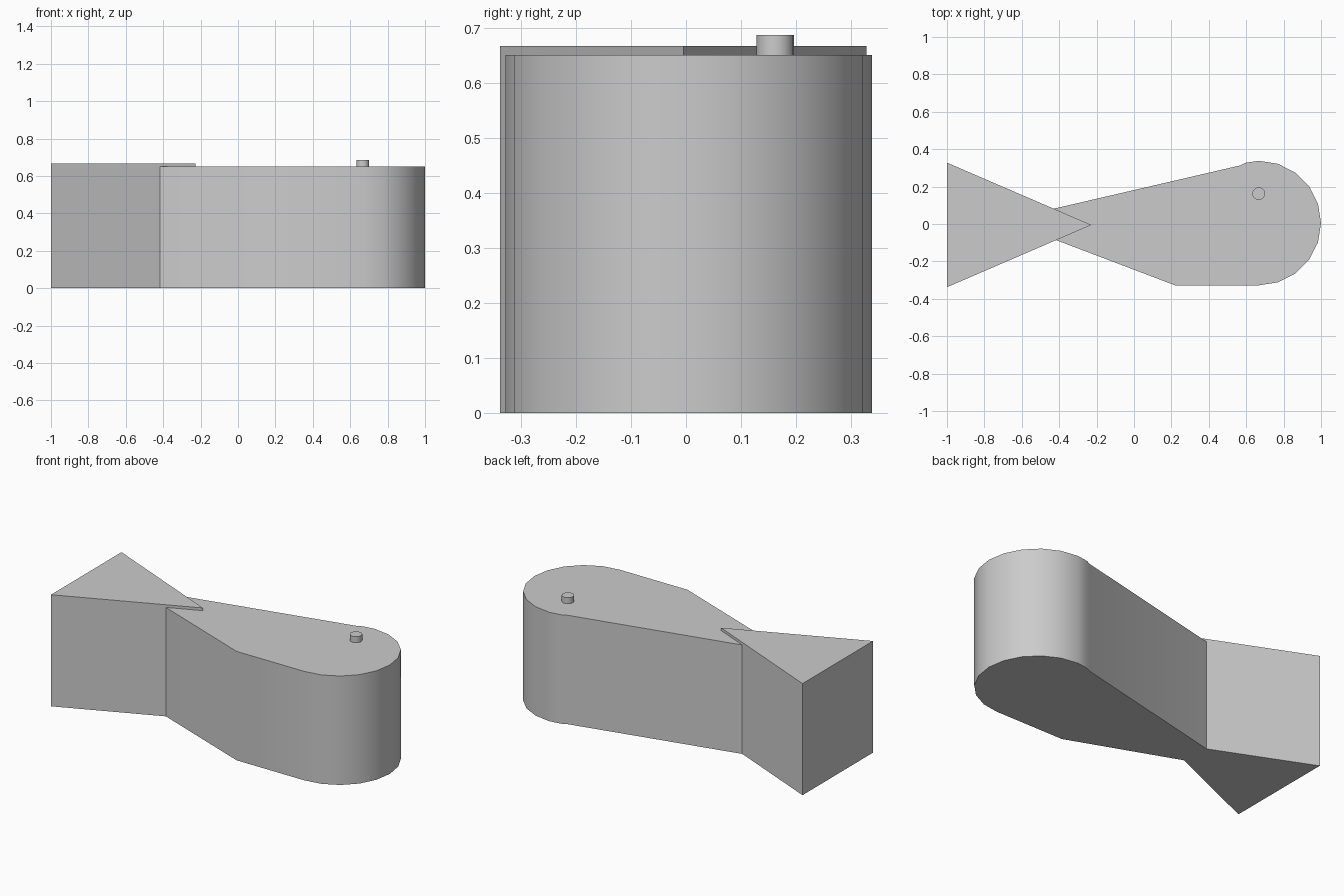
import bpy, bmesh
from math import cos, sin, radians

cube = bpy.data.objects.get("Cube")
if cube:
    bpy.data.objects.remove(cube, do_unlink=True)

grey = bpy.data.materials.new("plain grey")
grey.use_nodes = True
colour = (0.6, 0.6, 0.6, 1)
grey.diffuse_color = colour
grey.node_tree.nodes["Principled BSDF"].inputs["Base Color"].default_value = colour


def prism(name, outline, z0, z1):
    """Extrude a flat outline upward from z0 to z1."""
    bm = bmesh.new()
    face = bm.faces.new([bm.verts.new((x, y, z0)) for x, y in outline])
    new = bmesh.ops.extrude_face_region(bm, geom=[face])["geom"]
    top = [v for v in new if isinstance(v, bmesh.types.BMVert)]
    bmesh.ops.translate(bm, verts=top, vec=(0, 0, z1 - z0))
    bmesh.ops.recalc_face_normals(bm, faces=bm.faces)
    mesh = bpy.data.meshes.new(name)
    bm.to_mesh(mesh)
    bm.free()
    mesh.materials.append(grey)
    obj = bpy.data.objects.new(name, mesh)
    bpy.context.collection.objects.link(obj)
    bpy.ops.object.select_all(action="DESELECT")
    obj.select_set(True)
    bpy.context.view_layer.objects.active = obj
    bpy.ops.object.shade_smooth_by_angle(angle=radians(30))
    return obj


def arc(x, y, r, start, end, steps):
    angles = [radians(start + (end - start) * i / steps) for i in range(steps + 1)]
    return [(x + r * cos(a), y + r * sin(a)) for a in angles]


# Body: rounded head tapering back into the tail
head = arc(0.667, 0.005, 0.333, -90, 90, 10)
taper = [(0.595, 0.327), (0.567, 0.313), (-0.42, 0.084),
         (-0.67, 0.01), (-0.42, -0.085), (0.22, -0.328)]
prism("body", head + taper, 0, 0.651)

# Tail: triangular block, slightly taller than the body
prism("tail", [(-1, 0.328), (-1, -0.338), (-0.228, -0.005)], 0, 0.667)

# Eye: small peg on the top face
prism("eye", arc(0.667, 0.162, 0.034, 0, 342, 19), 0.64, 0.687)
